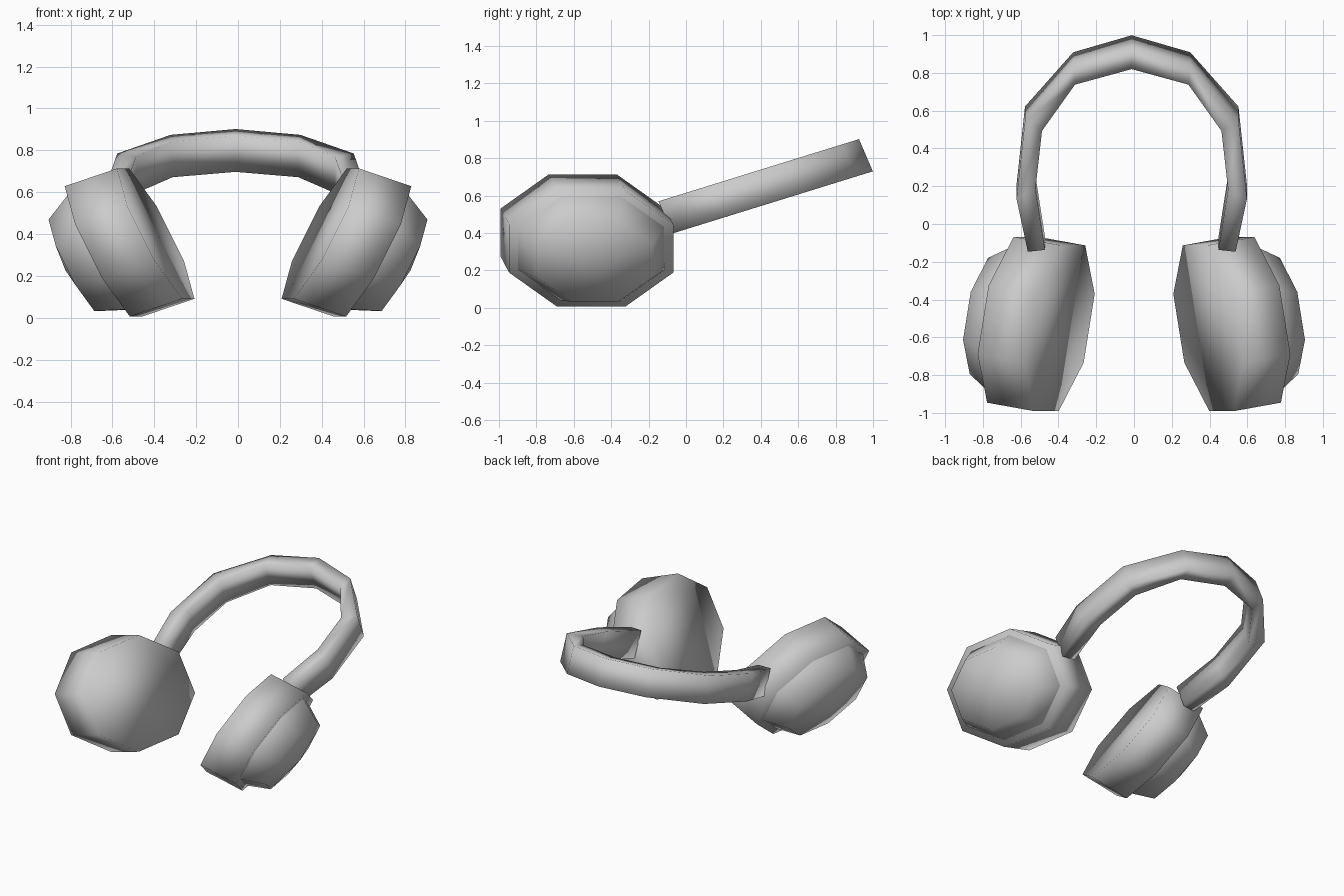
import bpy, bmesh, math
from mathutils import Vector

if "Cube" in bpy.data.objects:
    bpy.data.objects.remove(bpy.data.objects["Cube"])

AXIS = Vector((0.885, 0.14, -0.44))      # outward direction of the right ear cup
RIM = Vector((0.393, -0.552, 0.402))     # centre of the rim facing the head
BACK = RIM + Vector((0.25, 0.045, -0.085))  # centre of the outer rim


def octagon(centre, scale, side):
    # low-poly oval lying in the tilted plane of the cup
    ring = []
    for i in range(8):
        a = math.radians(22.5 + 45 * i)
        dy, dz = 0.475 * scale * math.cos(a), 0.337 * scale * math.sin(a)
        p = centre + Vector((0.5 * dz - 0.16 * dy, dy, dz))
        ring.append((side * p.x, p.y, p.z))
    return ring


def loft(name, rings, tip=None):
    # skin a list of closed rings, ending in a cap or a pole
    bm = bmesh.new()
    vs = [[bm.verts.new(p) for p in r] for r in rings]
    n = len(vs[0])
    for a, b in zip(vs, vs[1:]):
        for i in range(n):
            j = (i + 1) % n
            bm.faces.new((a[i], a[j], b[j], b[i]))
    bm.faces.new(vs[0])
    if tip is None:
        bm.faces.new(vs[-1])
    else:
        t = bm.verts.new(tip)
        for i in range(n):
            bm.faces.new((vs[-1][i], vs[-1][(i + 1) % n], t))
    bmesh.ops.recalc_face_normals(bm, faces=bm.faces)
    for f in bm.faces:
        f.smooth = True
    me = bpy.data.meshes.new(name)
    bm.to_mesh(me)
    bm.free()
    ob = bpy.data.objects.new(name, me)
    bpy.context.collection.objects.link(ob)
    return ob


# ear cushions and domed outer shells
for side, label in ((1, "right"), (-1, "left")):
    loft(label + "_ear_cushion", [octagon(RIM, 1, side), octagon(BACK, 1, side)])
    pole = BACK + AXIS * 0.205
    loft(label + "_ear_shell",
         [octagon(BACK - AXIS * 0.02, 0.89, side),
          octagon(BACK, 0.89, side),
          octagon(BACK + AXIS * 0.15, 0.7, side)],
         (side * pole.x, pole.y, pole.z))

# headband: rectangular section swept along a tilted arch
outer = [(0.55, -0.11), (0.61, 0.17), (0.565, 0.585), (0.31, 0.872), (0, 0.962)]
inner = [(0.46, -0.10), (0.51, 0.22), (0.475, 0.53), (0.30, 0.775), (0, 0.857)]


def mirrored(path):
    return path + [(-x, y) for x, y in reversed(path[:-1])]


def band_point(x, y, up):
    z = 0.815 + 0.31 * (y - 0.96)
    return (x - 0.012, y - 0.037 * up, z + 0.086 * up)


sections = [[band_point(*o, 1), band_point(*o, -1), band_point(*i, -1), band_point(*i, 1)]
            for o, i in zip(mirrored(outer), mirrored(inner))]
loft("headband", sections)
